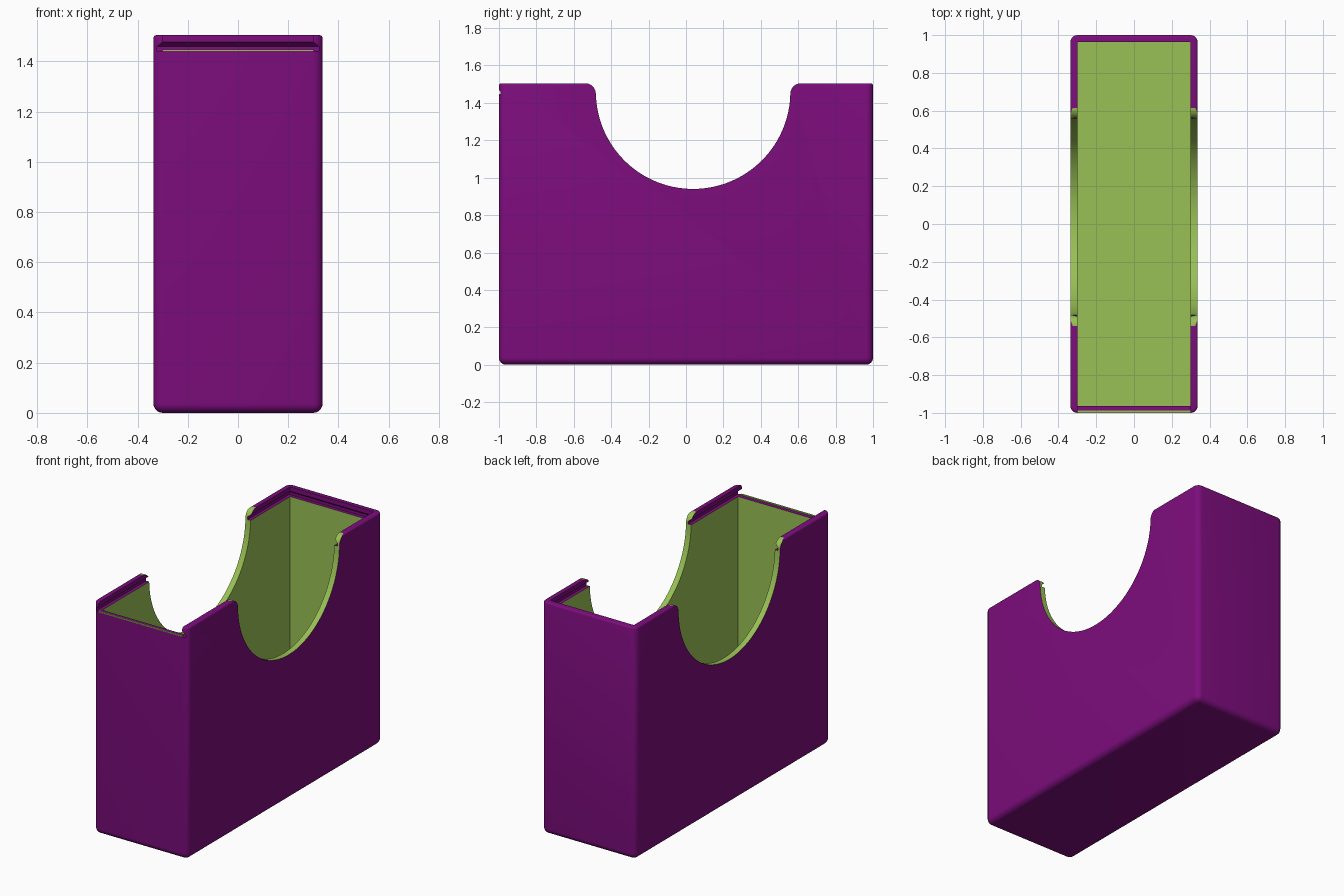
import bpy, bmesh
from math import sin, cos, radians

cube = bpy.data.objects.get("Cube")
if cube:
    bpy.data.objects.remove(cube, do_unlink=True)


def make_material(name, rgb):
    m = bpy.data.materials.new(name)
    m.use_nodes = True
    m.diffuse_color = (*rgb, 1)
    m.node_tree.nodes["Principled BSDF"].inputs["Base Color"].default_value = (*rgb, 1)
    return m


PURPLE, GREEN = 0, 1
materials = [make_material("purple", (0.205, 0.004, 0.205)),
             make_material("lime green", (0.314, 0.527, 0.09))]

W, D, H = 0.337, 1.0, 1.505      # outer half width, half depth, height
WALL = 0.037
IW, ID = W - WALL, D - WALL      # inner half sizes
RAIL = 1.442                     # floor of the lid groove


def add_object(name, bm, slot):
    bmesh.ops.recalc_face_normals(bm, faces=bm.faces)
    for f in bm.faces:
        f.material_index = slot
    mesh = bpy.data.meshes.new(name)
    bm.to_mesh(mesh)
    bm.free()
    for m in materials:
        mesh.materials.append(m)
    ob = bpy.data.objects.new(name, mesh)
    bpy.context.collection.objects.link(ob)
    return ob


def loft(name, rings, slot):
    """Solid through a stack of equal-length point rings."""
    bm = bmesh.new()
    loops = [[bm.verts.new(p) for p in ring] for ring in rings]
    n = len(loops[0])
    for a, b in zip(loops, loops[1:]):
        for i in range(n):
            j = (i + 1) % n
            bm.faces.new((a[i], a[j], b[j], b[i]))
    bm.faces.new(loops[0])
    bm.faces.new(loops[-1])
    return add_object(name, bm, slot)


def rect(hx, y0, y1, z):
    return [(-hx, y0, z), (hx, y0, z), (hx, y1, z), (-hx, y1, z)]


# Outer block: large rounding on the sides and bottom, small on the rim
bm = bmesh.new()
bmesh.ops.create_cube(bm, size=1)
for v in bm.verts:
    v.co = (v.co.x * 2 * W, v.co.y * 2 * D, (v.co.z + 0.5) * H)


def on_rim(e):
    return all(v.co.z > H - 0.001 for v in e.verts)


for edges, size, steps in ((lambda e: not on_rim(e), 0.038, 6), (on_rim, 0.012, 3)):
    bmesh.ops.bevel(bm, geom=[e for e in bm.edges if edges(e)], offset=size,
                    segments=steps, profile=0.5, affect='EDGES')
box = add_object("box_body", bm, PURPLE)

# Card cavity
cavity = loft("cavity_cutter", [rect(IW, -ID, ID, WALL), rect(IW, -ID, ID, RAIL + 0.01)], GREEN)

# Lid groove: undercut on three sides, open at the front
groove = loft("lid_groove_cutter",
              [rect(IW + g, -1.1, ID + g, z) for g, z in
               ((0.022, RAIL), (0.022, RAIL + 0.018), (0, RAIL + 0.035), (0, 1.6))], PURPLE)

# Finger notch: half circle with rounded upper corners
R, F, CY, CZ = 0.52, 0.057, 0.038, 1.46
half = [(R * sin(radians(a)), CZ - R * cos(radians(a))) for a in range(0, 87, 3)]
half += [(R + F - F * cos(radians(a)), H - F + F * sin(radians(a))) for a in range(0, 91, 10)]
half.append((R + F, 1.6))
outline = [(CY + y, z) for y, z in half] + [(CY - y, z) for y, z in reversed(half[1:])]
notch = loft("notch_cutter", [[(x, y, z) for y, z in outline] for x in (-0.5, 0.5)], GREEN)

bpy.context.view_layer.objects.active = box
for cutter in (cavity, groove, notch):
    cutter.hide_render = True
    mod = box.modifiers.new(cutter.name, 'BOOLEAN')
    mod.operation = 'DIFFERENCE'
    mod.solver = 'EXACT'
    mod.object = cutter
    bpy.ops.object.modifier_apply(modifier=mod.name)
    bpy.data.objects.remove(cutter, do_unlink=True)

bpy.ops.object.select_all(action='DESELECT')
box.select_set(True)
bpy.ops.object.shade_smooth_by_angle(angle=radians(35))

# Thin green edge on the low front wall
loft("front_edge_strip", [rect(IW, -D, -D + 0.012, z) for z in (RAIL - 0.001, RAIL + 0.005)], GREEN)
